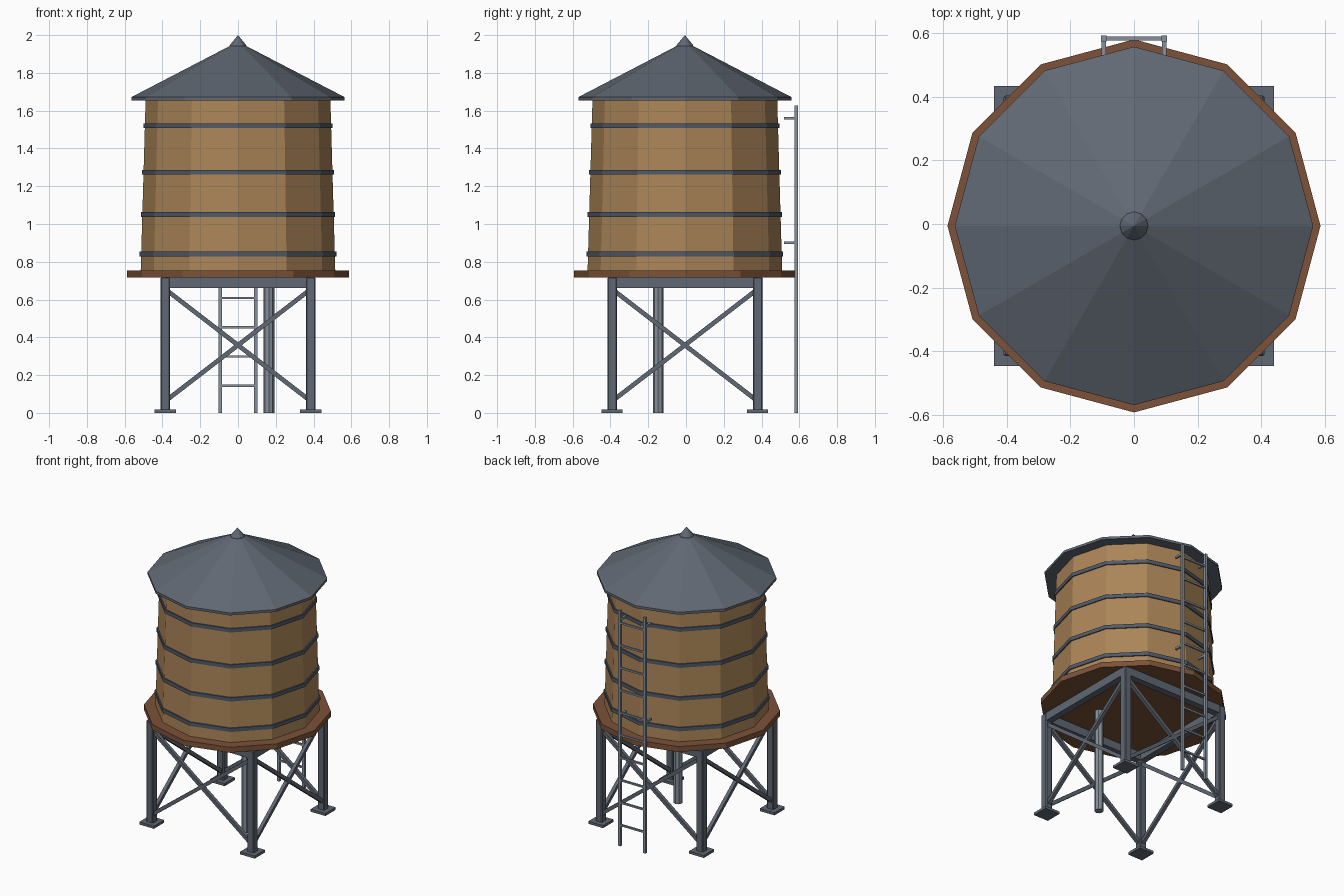
import bpy, bmesh, math
from mathutils import Vector, Matrix

if "Cube" in bpy.data.objects:
    bpy.data.objects.remove(bpy.data.objects["Cube"])

CY = -0.006      # tower axis in y (the ladder sticks out behind)
LEG = 0.385      # leg distance from the axis


def material(name, rgb):
    m = bpy.data.materials.new(name)
    lin = [((c / 255 + 0.055) / 1.055) ** 2.4 for c in rgb]
    m.diffuse_color = (*lin, 1)
    m.use_nodes = True
    m.node_tree.nodes["Principled BSDF"].inputs["Base Color"].default_value = m.diffuse_color
    return m


STEEL = material("steel grey", (96, 104, 115))
BAND = material("band blue grey", (80, 90, 104))
WOOD = material("tank wood", (172, 133, 88))
DECK = material("deck brown", (124, 82, 56))
PIPE = material("light pipe grey", (134, 144, 155))


def finish(name, bm, mat):
    bmesh.ops.recalc_face_normals(bm, faces=bm.faces)
    me = bpy.data.meshes.new(name)
    bm.to_mesh(me)
    bm.free()
    me.materials.append(mat)
    ob = bpy.data.objects.new(name, me)
    bpy.context.collection.objects.link(ob)
    return ob


def lathe(name, profile, mat, sides=12, x=0.0, y=CY):
    """Closed solid from (radius, z) pairs; a vertex lies on the x axis."""
    bm = bmesh.new()
    rings = []
    for r, z in profile:
        if r == 0:
            rings.append([bm.verts.new((x, y, z))] * sides)
        else:
            rings.append([bm.verts.new((x + r * math.cos(2 * math.pi * i / sides),
                                        y + r * math.sin(2 * math.pi * i / sides), z))
                          for i in range(sides)])
    for a, b in zip(rings, rings[1:]):
        for i in range(sides):
            j = (i + 1) % sides
            bm.faces.new(list(dict.fromkeys((a[i], a[j], b[j], b[i]))))
    for ring in (rings[0], rings[-1]):
        if ring[0] is not ring[1]:
            bm.faces.new(ring)
    return finish(name, bm, mat)


def box(name, centre, size, mat, bevel=0.0):
    bm = bmesh.new()
    bmesh.ops.create_cube(bm, size=1)
    bmesh.ops.scale(bm, vec=size, verts=bm.verts)
    bmesh.ops.translate(bm, vec=centre, verts=bm.verts)
    if bevel:
        bmesh.ops.bevel(bm, geom=bm.edges[:], offset=bevel, segments=1, affect='EDGES')
    return finish(name, bm, mat)


def bar(name, a, b, width, mat):
    """Square bar between two points, kept upright."""
    a, b = Vector(a), Vector(b)
    d = b - a
    bm = bmesh.new()
    bmesh.ops.create_cube(bm, size=1)
    bmesh.ops.scale(bm, vec=(width, width, d.length), verts=bm.verts)
    rot = d.to_track_quat('Z', 'Y').to_matrix().to_4x4()
    bmesh.ops.transform(bm, matrix=Matrix.Translation((a + b) / 2) @ rot, verts=bm.verts)
    return finish(name, bm, mat)


# Legs and foot plates
for sx, nx in ((-1, "left"), (1, "right")):
    for sy, ny in ((-1, "front"), (1, "back")):
        x, y = sx * LEG, CY + sy * LEG
        box(f"{ny}_{nx}_leg", (x, y, 0.364), (0.05, 0.05, 0.708), STEEL, 0.005)
        box(f"{ny}_{nx}_foot", (x, y, 0.009), (0.112, 0.112, 0.018), STEEL)

# Top beams and crossed braces on each of the four sides
corners = [(-LEG, -LEG), (LEG, -LEG), (LEG, LEG), (-LEG, LEG)]
for i, side in enumerate(("front", "right", "back", "left")):
    (x0, y0), (x1, y1) = corners[i], corners[(i + 1) % 4]
    y0, y1 = y0 + CY, y1 + CY
    length = 2 * LEG - 0.04
    size = (length, 0.046, 0.056) if i % 2 == 0 else (0.046, length, 0.056)
    box(f"{side}_beam", ((x0 + x1) / 2, (y0 + y1) / 2, 0.69), size, STEEL)
    bar(f"{side}_brace_down", (x0, y0, 0.655), (x1, y1, 0.062), 0.024, STEEL)
    bar(f"{side}_brace_up", (x0, y0, 0.062), (x1, y1, 0.655), 0.024, STEEL)

# Deck, tank and hoops
lathe("deck", [(0.587, 0.718), (0.587, 0.755)], DECK)
lathe("tank", [(0.515, 0.755), (0.489, 1.66)], WOOD)
for i, z in enumerate((0.842, 1.05, 1.274, 1.52)):
    r = 0.515 - 0.029 * (z - 0.755) + 0.008
    lathe(f"hoop_{i + 1}", [(r, z - 0.013), (r, z + 0.013)], BAND)

# Roof with a thin rim, and the cap on its peak
lathe("roof", [(0.564, 1.655), (0.564, 1.672), (0.0, 1.965)], STEEL)
lathe("roof_cap", [(0.047, 1.932), (0.043, 1.948), (0.0, 2.0)], STEEL)

# Outlet pipe
lathe("outlet_pipe", [(0.029, 0.0), (0.029, 0.718)], PIPE, 8, 0.163, CY - 0.141)

# Ladder with stand-off brackets
LY = 0.584
for s, n in ((-1, "left"), (1, "right")):
    box(f"ladder_{n}_rail", (s * 0.095, LY, 0.8135), (0.018, 0.018, 1.627), PIPE)
    for z, h in ((0.9, "lower"), (1.56, "upper")):
        box(f"{h}_{n}_bracket", (s * 0.095, 0.55, z), (0.014, 0.062, 0.014), PIPE)
for i in range(10):
    box(f"ladder_rung_{i + 1}", (0, LY, 0.143 + 0.155 * i), (0.18, 0.012, 0.012), PIPE)
